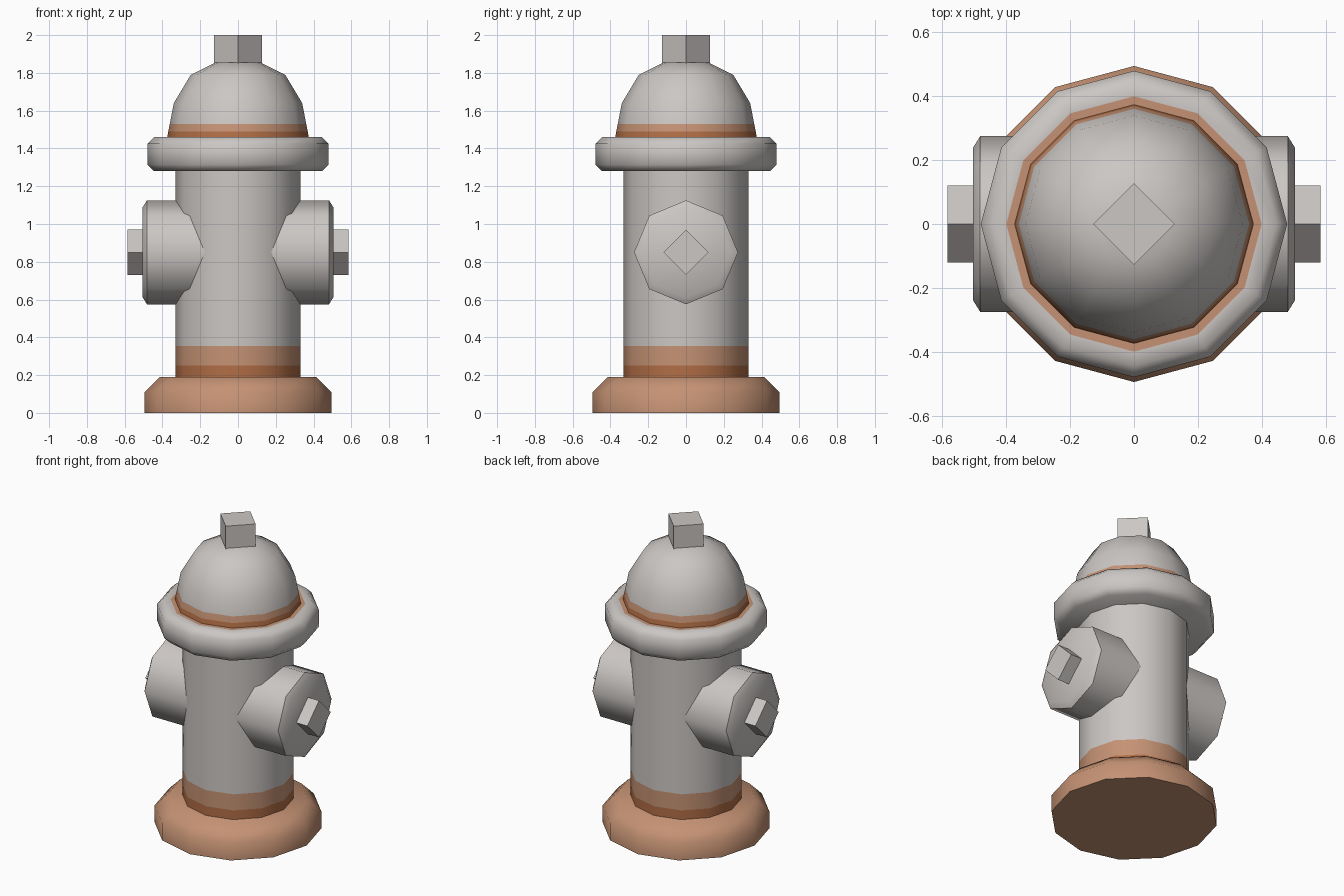
import bpy
import bmesh
from math import cos, sin, tau, pi, radians
from mathutils import Matrix

cube = bpy.data.objects.get("Cube")
if cube:
    bpy.data.objects.remove(cube, do_unlink=True)


def material(name, colour):
    mat = bpy.data.materials.new(name)
    mat.use_nodes = True
    rgba = (*colour, 1)
    mat.diffuse_color = rgba
    mat.node_tree.nodes["Principled BSDF"].inputs["Base Color"].default_value = rgba
    return mat


PALETTE = [
    material("warm grey", (0.60, 0.57, 0.55)),
    material("light rust", (0.56, 0.29, 0.175)),
    material("deep rust", (0.44, 0.155, 0.06)),
]
GREY, LIGHT, DEEP = range(3)


def lathe(name, sides, profile, place=Matrix()):
    """Spin (radius, height, colour of the band above) and cap both ends."""
    bm = bmesh.new()
    rings = []
    for r, z, _ in profile:
        rings.append([bm.verts.new((r * cos(tau * i / sides), r * sin(tau * i / sides), z))
                      for i in range(sides)])
    for lower, upper, (_, _, colour) in zip(rings, rings[1:], profile):
        for i in range(sides):
            j = (i + 1) % sides
            face = bm.faces.new((lower[i], lower[j], upper[j], upper[i]))
            face.material_index = colour
    bm.faces.new(rings[0][::-1]).material_index = profile[0][2]
    bm.faces.new(rings[-1]).material_index = profile[-1][2]
    bmesh.ops.recalc_face_normals(bm, faces=bm.faces)
    bm.transform(place)
    mesh = bpy.data.meshes.new(name)
    bm.to_mesh(mesh)
    bm.free()
    for mat in PALETTE:
        mesh.materials.append(mat)
    obj = bpy.data.objects.new(name, mesh)
    bpy.context.collection.objects.link(obj)
    bpy.ops.object.select_all(action="DESELECT")
    obj.select_set(True)
    bpy.context.view_layer.objects.active = obj
    bpy.ops.object.shade_smooth_by_angle(angle=radians(55))
    return obj


# Rusty foot with a chamfered top
lathe("base", 12, [(0.495, 0, LIGHT), (0.495, 0.11, LIGHT), (0.415, 0.19, LIGHT)])

# Barrel with two rust bands at the bottom
lathe("barrel", 12, [(0.33, 0.17, DEEP), (0.33, 0.25, LIGHT),
                     (0.33, 0.355, GREY), (0.33, 1.30, GREY)])

# Collar with a rust ring on top, around the dome
lathe("collar", 12, [(0.445, 1.28, GREY), (0.48, 1.315, GREY), (0.48, 1.425, GREY),
                     (0.445, 1.46, GREY), (0.40, 1.46, LIGHT)])

# Faceted dome with two rust bands at its rim
lathe("dome", 12, [(0.375, 1.455, DEEP), (0.369, 1.49, LIGHT), (0.361, 1.53, GREY),
                   (0.34, 1.64, GREY), (0.25, 1.79, GREY), (0.12, 1.855, GREY)])

# Square nut on the dome
lathe("top_nut", 4, [(0.127, 1.84, GREY), (0.127, 2.0, GREY)])

# Side outlets with square bolts
for side, turn in (("left", pi / 2), ("right", -pi / 2)):
    place = Matrix.Translation((0, 0, 0.85)) @ Matrix.Rotation(turn, 4, "Y")
    lathe(side + "_outlet", 8, [(0.275, 0.1, GREY), (0.275, 0.482, GREY),
                                (0.238, 0.505, GREY)], place)
    lathe(side + "_bolt", 4, [(0.12, 0.49, GREY), (0.12, 0.585, GREY)], place)
